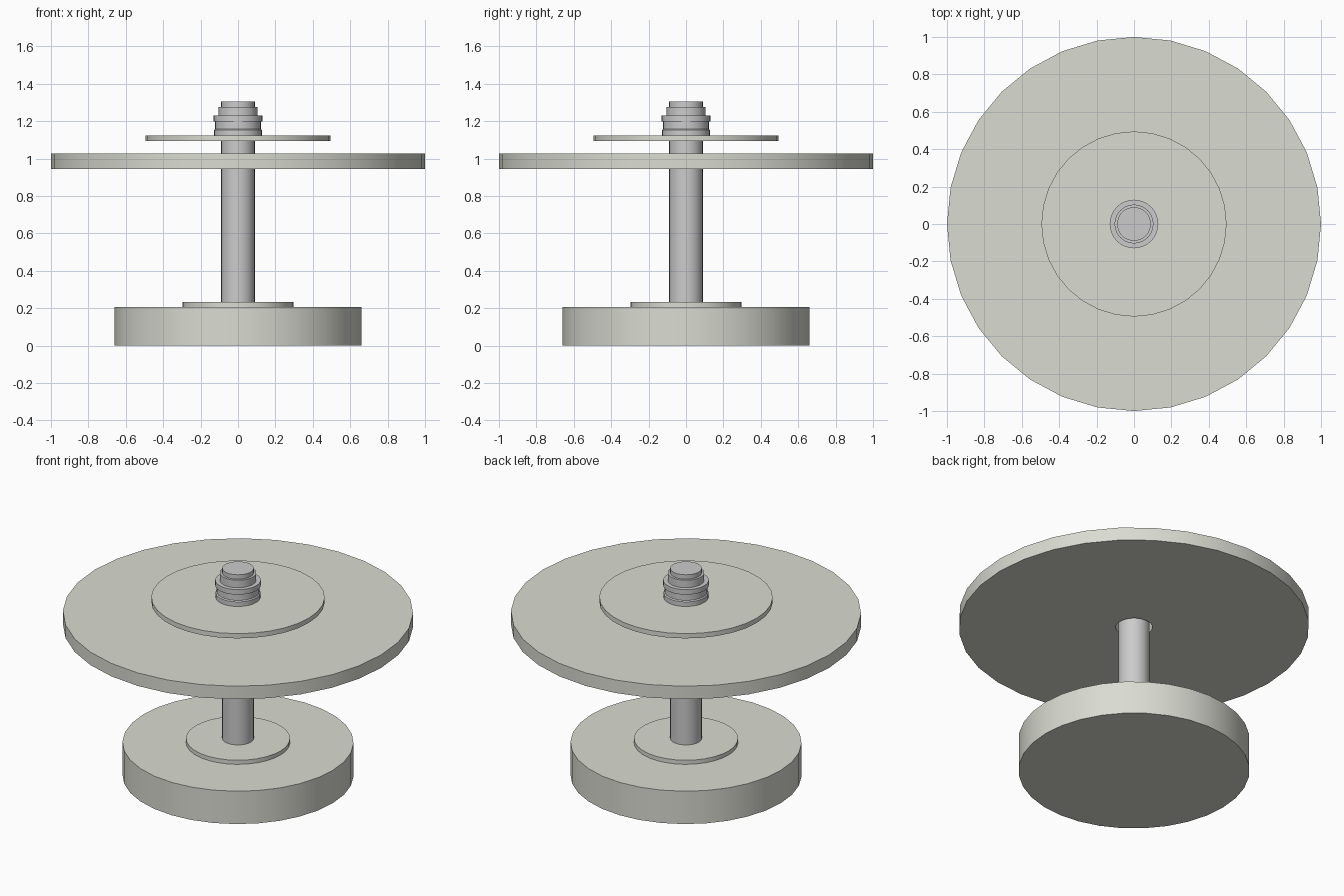
import bpy, bmesh
from math import sin, cos, pi, radians

if "Cube" in bpy.data.objects:
    bpy.data.objects.remove(bpy.data.objects["Cube"])

SIDES = 32

def finish(name, bm):
    bmesh.ops.recalc_face_normals(bm, faces=bm.faces)
    me = bpy.data.meshes.new(name)
    bm.to_mesh(me)
    bm.free()
    ob = bpy.data.objects.new(name, me)
    bpy.context.collection.objects.link(ob)
    bpy.ops.object.select_all(action='DESELECT')
    ob.select_set(True)
    bpy.context.view_layer.objects.active = ob
    bpy.ops.object.shade_smooth_by_angle(angle=radians(30))
    return ob

def lathe(name, profile, ring=False):
    """Revolve (radius, z) points about z; capped solid, or closed ring."""
    bm = bmesh.new()
    rings = [[bm.verts.new((r * sin(2 * pi * i / SIDES), r * cos(2 * pi * i / SIDES), z))
              for i in range(SIDES)] for r, z in profile]
    pairs = list(zip(rings, rings[1:]))
    if ring:
        pairs.append((rings[-1], rings[0]))
    else:
        bm.faces.new(rings[0])
        bm.faces.new(rings[-1])
    for a, b in pairs:
        for i in range(SIDES):
            j = (i + 1) % SIDES
            bm.faces.new((a[i], a[j], b[j], b[i]))
    return finish(name, bm)

def disc(name, radius, z0, z1, hole=0):
    if hole:
        return lathe(name, [(hole, z0), (radius, z0), (radius, z1), (hole, z1)], True)
    return lathe(name, [(radius, z0), (radius, z1)])

def color(ob, rgb):
    mat = bpy.data.materials.get("pale_stone") or bpy.data.materials.new("pale_stone")
    mat.diffuse_color = (*rgb, 1)
    mat.use_nodes = True
    mat.node_tree.nodes["Principled BSDF"].inputs["Base Color"].default_value = mat.diffuse_color
    ob.data.materials.append(mat)

# Pale plates: heavy base, raised step, large drilled disc, small upper disc
plates = [
    disc("base", 0.66, 0.0, 0.207),
    disc("base_step", 0.297, 0.207, 0.233),
    disc("large_disc", 1.0, 0.945, 1.027, hole=0.105),
    disc("small_disc", 0.495, 1.093, 1.123, hole=0.09),
]
for p in plates:
    color(p, (0.70, 0.71, 0.64))

# Central shaft
disc("shaft", 0.09, 0.233, 1.305)

# Clamp nut: stacked collars around the shaft top
lathe("clamp_nut", [(0.09, 1.123), (0.128, 1.123), (0.128, 1.152), (0.122, 1.158),
                    (0.122, 1.198), (0.13, 1.198), (0.13, 1.23), (0.09, 1.23)], True)
disc("top_collar", 0.104, 1.23, 1.277, hole=0.09)
